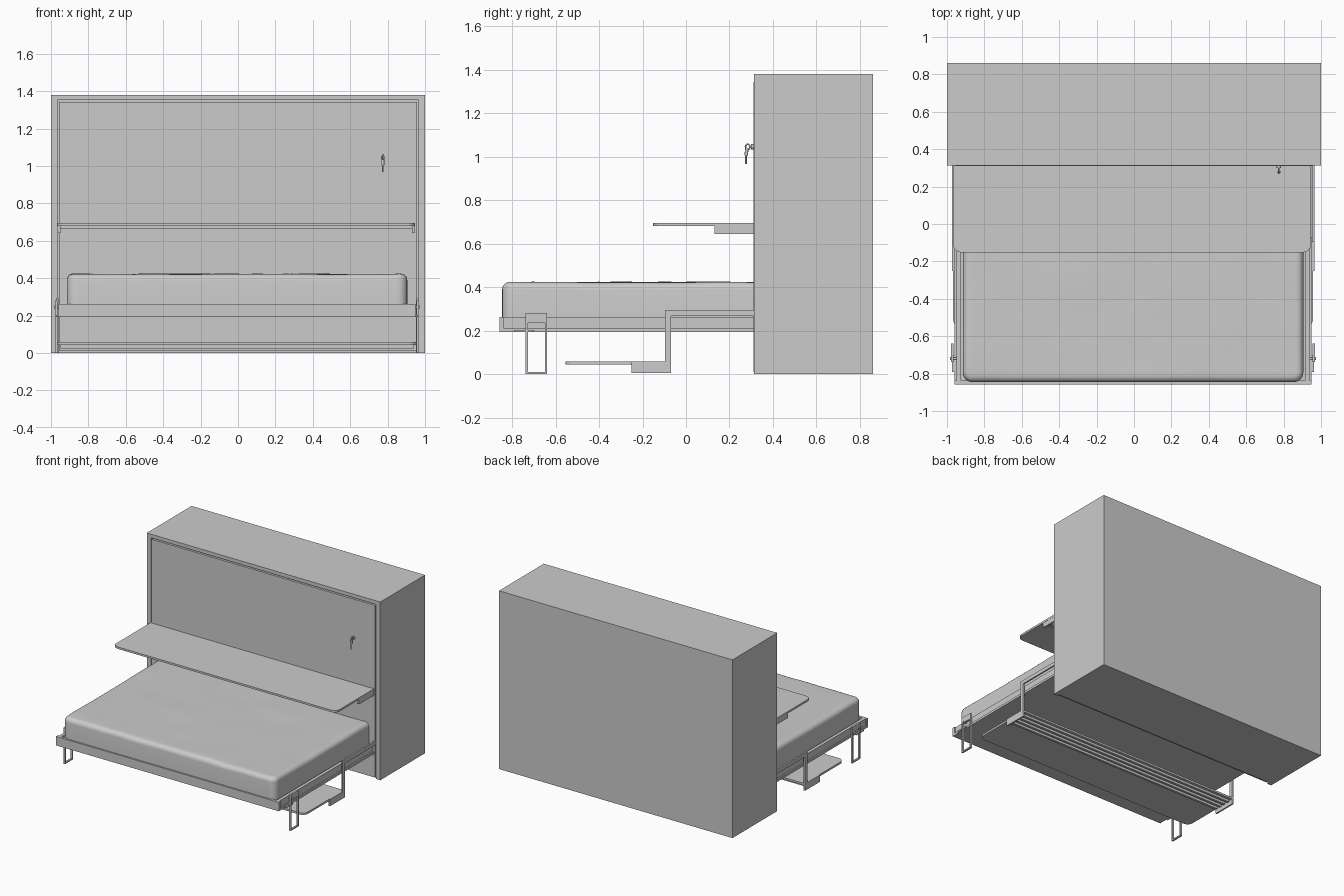
import bpy, bmesh, math
from mathutils import Vector, noise

cube = bpy.data.objects.get("Cube")
if cube:
    bpy.data.objects.remove(cube, do_unlink=True)

grey = bpy.data.materials.new("light grey")
grey.use_nodes = True
grey.diffuse_color = (0.6, 0.6, 0.6, 1)
grey.node_tree.nodes["Principled BSDF"].inputs["Base Color"].default_value = (0.6, 0.6, 0.6, 1)


def finish(name, bm):
    bmesh.ops.recalc_face_normals(bm, faces=bm.faces)
    mesh = bpy.data.meshes.new(name)
    bm.to_mesh(mesh)
    bm.free()
    mesh.materials.append(grey)
    obj = bpy.data.objects.new(name, mesh)
    bpy.context.collection.objects.link(obj)
    return obj


def box_mesh(x, y, z):
    bm = bmesh.new()
    bmesh.ops.create_cube(bm, size=1)
    for v in bm.verts:
        v.co = Vector([r[0] if c < 0 else r[1] for c, r in zip(v.co, (x, y, z))])
    return bm


def box(name, x, y, z):
    return finish(name, box_mesh(x, y, z))


def front_corners(bm, radius):
    """Round the two upright edges at the front."""
    front = min(v.co.y for v in bm.verts)
    edges = [e for e in bm.edges
             if all(abs(v.co.y - front) < 1e-4 for v in e.verts)
             and abs(e.verts[0].co.z - e.verts[1].co.z) > 0.01]
    bmesh.ops.bevel(bm, geom=edges, offset=radius, segments=6, profile=0.5, affect='EDGES')


def shelf(name, x, y, z):
    bm = box_mesh(x, y, z)
    front_corners(bm, 0.045)
    return finish(name, bm)


def side_plate(name, profile, x0, x1):
    """Extrude a y-z outline sideways."""
    bm = bmesh.new()
    face = bm.faces.new([bm.verts.new((x0, y, z)) for y, z in profile])
    ext = bmesh.ops.extrude_face_region(bm, geom=[face])
    for v in ext["geom"]:
        if isinstance(v, bmesh.types.BMVert):
            v.co.x = x1
    return finish(name, bm)


def rod(name, points, radius):
    curve = bpy.data.curves.new(name, 'CURVE')
    curve.dimensions = '3D'
    curve.bevel_depth = radius
    curve.bevel_resolution = 2
    curve.use_fill_caps = True
    line = curve.splines.new('POLY')
    line.points.add(len(points) - 1)
    for p, co in zip(line.points, points):
        p.co = (*co, 1)
    curve.materials.append(grey)
    obj = bpy.data.objects.new(name, curve)
    bpy.context.collection.objects.link(obj)
    return obj


# Cabinet carcass, its front frame, and the door panel set in a narrow gap
FRONT, BACK, TOP = 0.312, 0.86, 1.38
box("cabinet_body", (-1, 1), (FRONT + 0.018, BACK), (0, TOP))
box("cabinet_frame_top", (-1, 1), (FRONT, FRONT + 0.018), (1.352, TOP))
for side, name in ((-1, "right"), (1, "left")):
    box("cabinet_frame_" + name, sorted((side, side * 0.965)), (FRONT, FRONT + 0.018), (0, 1.352))
box("door_panel", (-0.957, 0.957), (FRONT - 0.002, FRONT + 0.018), (0.01, 1.343))

# Bed base with raised rim
bx0, bx1, by0 = -0.96, 0.95, -0.857
box("bed_base", (bx0, bx1), (by0, FRONT), (0.193, 0.21))
box("bed_front_rail", (bx0, bx1), (by0, by0 + 0.02), (0.21, 0.262))
box("bed_right_rail", (bx0 + 0.01, bx0 + 0.035), (by0 + 0.02, FRONT), (0.21, 0.262))
box("bed_left_rail", (bx1 - 0.035, bx1 - 0.01), (by0 + 0.02, FRONT), (0.21, 0.262))

# Mattress, softly rounded with a faint unevenness
bm = box_mesh((-0.915, 0.905), (-0.845, FRONT), (0.21, 0.422))
front_corners(bm, 0.05)
rim = [e for e in bm.edges
       if all(v.co.z > 0.4 for v in e.verts) and not all(v.co.y > FRONT - 0.01 for v in e.verts)]
bmesh.ops.bevel(bm, geom=rim, offset=0.035, segments=5, profile=0.5, affect='EDGES')
for axis, low, high, count in ((0, -0.85, 0.85, 24), (1, -0.78, 0.28, 15)):
    for i in range(count):
        pos, nor = Vector(), Vector()
        pos[axis] = low + (high - low) * i / (count - 1)
        nor[axis] = 1
        bmesh.ops.bisect_plane(bm, geom=bm.verts[:] + bm.edges[:] + bm.faces[:],
                               plane_co=pos, plane_no=nor)
for v in bm.verts:
    if v.co.z > 0.37:
        v.co.z += 0.005 * noise.noise(v.co * 5)
mattress = finish("mattress", bm)
bpy.context.view_layer.objects.active = mattress
mattress.select_set(True)
bpy.ops.object.shade_smooth_by_angle(angle=math.radians(40))
mattress.select_set(False)

# Upper shelf with end brackets and a rail beneath
shelf("upper_shelf", (-0.967, 0.947), (-0.152, FRONT), (0.68, 0.695))
box("upper_shelf_rail", (-0.95, 0.93), (0.15, 0.18), (0.662, 0.68))
for x, name in ((-0.965, "right"), (0.93, "left")):
    box("upper_bracket_" + name, (x, x + 0.016), (0.13, FRONT), (0.643, 0.68))

# Lower shelf with lengthwise rails, hung from cranked arms
shelf("lower_shelf", (-0.967, 0.957), (-0.555, -0.07), (0.043, 0.058))
for i in range(4):
    y = -0.235 + i * 0.042
    box("lower_shelf_rail_%d" % (i + 1), (-0.95, 0.94), (y, y + 0.018), (0.025, 0.043))
arm = [(-0.25, 0.043), (-0.25, 0.004), (-0.068, 0.004), (-0.068, 0.267),
       (FRONT, 0.267), (FRONT, 0.295), (-0.096, 0.295), (-0.096, 0.058), (-0.25, 0.058)]
for x, name in ((-0.972, "right"), (0.952, "left")):
    side_plate("swing_arm_" + name, arm, x, x + 0.012)

# Folding leg loops with cross plates and pivots
for x, s, name in ((-0.965, -1, "right"), (0.955, 1, "left")):
    xs = sorted((x, x + s * 0.014))
    box("leg_front_post_" + name, xs, (-0.738, -0.727), (0, 0.28))
    box("leg_rear_post_" + name, xs, (-0.649, -0.638), (0, 0.28))
    box("leg_foot_" + name, xs, (-0.738, -0.638), (0, 0.01))
    box("leg_head_" + name, xs, (-0.738, -0.638), (0.235, 0.28))
    box("leg_stop_" + name, sorted((x - s * 0.02, x + s * 0.008)), (-0.79, -0.7), (0.193, 0.203))
    rod("leg_pivot_" + name, [(x - s * 0.03, -0.72, 0.245), (x + s * 0.018, -0.72, 0.245)], 0.008)

# Door lock with a key and a hanging spare
kx = 0.775
rod("lock_barrel", [(kx, FRONT, 1.045), (kx, 0.3, 1.045)], 0.012)
rod("key_shaft", [(kx, 0.3, 1.045), (kx, 0.29, 1.045)], 0.004)
ring = [(kx, 0.284 + 0.01 * math.cos(a * math.pi / 6), 1.045 + 0.012 * math.sin(a * math.pi / 6))
        for a in range(13)]
rod("key_bow", ring, 0.004)
rod("spare_key_bow", [(kx, 0.28, 1.035), (kx, 0.276, 1.005)], 0.008)
rod("spare_key_shaft", [(kx, 0.276, 1.005), (kx, 0.276, 0.967)], 0.004)
